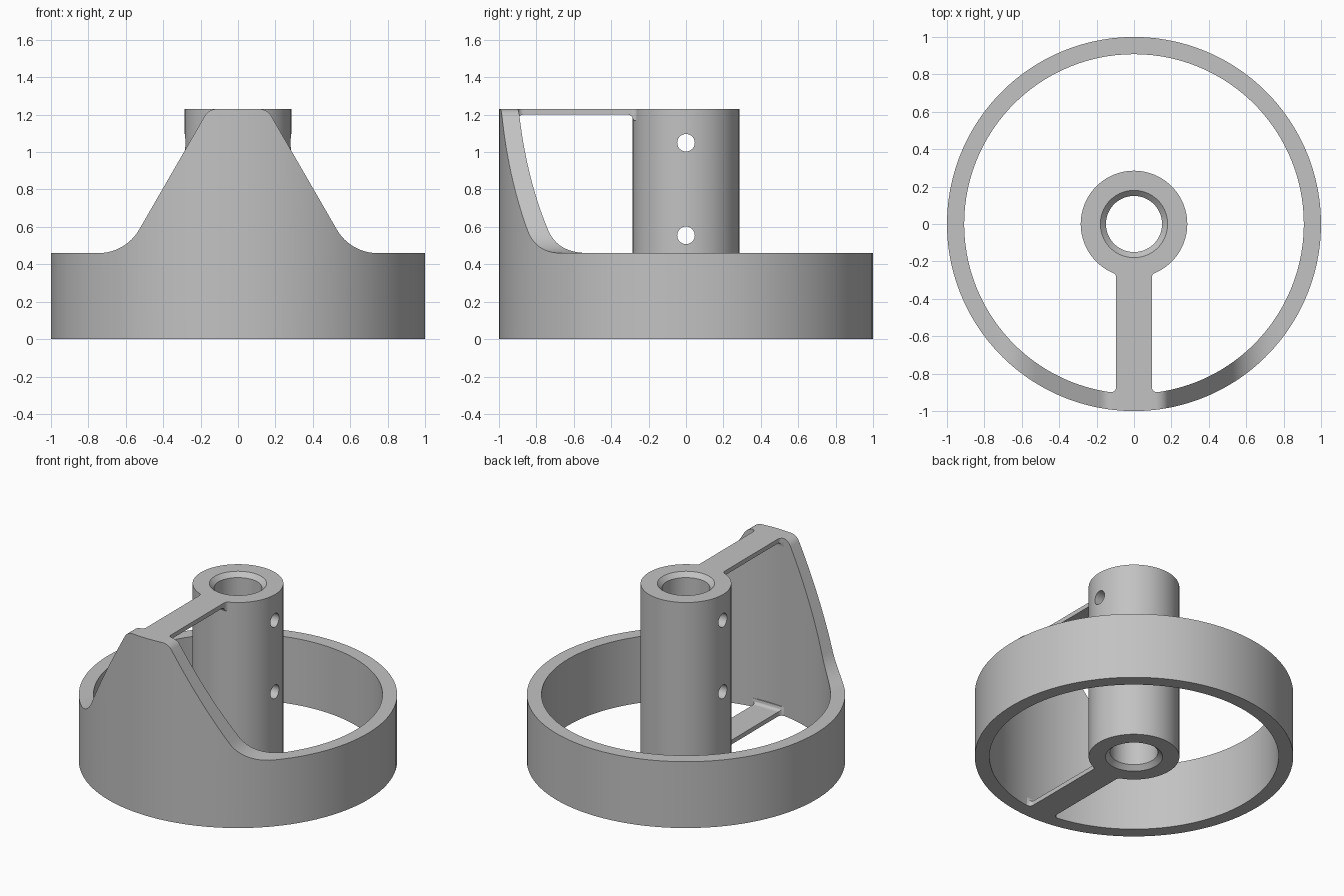
import bpy, bmesh, math
from math import sin, cos, tan, asin, sqrt, pi, radians

cube = bpy.data.objects.get("Cube")
if cube:
    bpy.data.objects.remove(cube, do_unlink=True)

OUTER, INNER = 1.0, 0.908          # rim radii
RIM_TOP, TOP = 0.46, 1.23          # low rim height, full height
HUB, BORE, CHAMFER = 0.285, 0.15, 0.03

grey = bpy.data.materials.new("light grey")
grey.use_nodes = True
grey.diffuse_color = (0.54, 0.54, 0.54, 1)
grey.node_tree.nodes["Principled BSDF"].inputs["Base Color"].default_value = grey.diffuse_color


def finish(name, bm):
    """Turn a bmesh into a named object with the shared material."""
    bmesh.ops.recalc_face_normals(bm, faces=bm.faces)
    mesh = bpy.data.meshes.new(name)
    bm.to_mesh(mesh)
    bm.free()
    mesh.materials.append(grey)
    obj = bpy.data.objects.new(name, mesh)
    bpy.context.collection.objects.link(obj)
    return obj


def smooth(obj):
    bpy.ops.object.select_all(action='DESELECT')
    obj.select_set(True)
    bpy.context.view_layer.objects.active = obj
    bpy.ops.object.shade_smooth_by_angle(angle=radians(30))


def skin(sections, closed):
    """Join matching loops of points with quads, capping the ends if open."""
    bm = bmesh.new()
    loops = [[bm.verts.new(p) for p in s] for s in sections]
    pairs = list(zip(loops, loops[1:] + loops[:1]))
    for a, b in pairs if closed else pairs[:-1]:
        for i in range(len(a)):
            j = (i + 1) % len(a)
            bm.faces.new((a[i], a[j], b[j], b[i]))
    if not closed:
        bm.faces.new(loops[0])
        bm.faces.new(loops[-1])
    return bm


# Shield outline: 60 degree flanks, filleted into the rim and rounded at the top
SLOPE = radians(60)
FOOT_R, CROWN_R = 0.25, 0.075
foot_x = 0.601
crown_x = foot_x - (TOP - RIM_TOP) / tan(SLOPE)
foot_end = foot_x + FOOT_R * tan(SLOPE / 2)
crown_end = crown_x - CROWN_R * tan(SLOPE / 2)
outline = []
for i in range(9):
    a = SLOPE * i / 8
    outline.append((crown_end + CROWN_R * sin(a), TOP - CROWN_R * (1 - cos(a))))
foot_arc = []
for i in range(13):
    a = SLOPE * i / 12
    foot_arc.append((foot_end - FOOT_R * sin(a), RIM_TOP + FOOT_R * (1 - cos(a))))
foot_arc.reverse()
(x0, z0), (x1, z1) = outline[-1], foot_arc[0]
for i in range(1, 12):
    t = i / 12
    outline.append((x0 + (x1 - x0) * t, z0 + (z1 - z0) * t))
outline += foot_arc
crown = [(crown_end * i / 4, TOP) for i in range(4)]
half = crown + outline
front = [(-x, z) for x, z in half[:0:-1]] + half

# Rim and shield: front columns share x, so the flanks are cut straight through
columns = [(asin(x / OUTER), asin(x / INNER), z) for x, z in front]
out_a, in_a, _ = columns[-1]
STEPS = 80
for i in range(1, STEPS):
    t = i / STEPS
    columns.append((out_a + (2 * pi - 2 * out_a) * t,
                    in_a + (2 * pi - 2 * in_a) * t, RIM_TOP))
sections = []
for a, b, z in columns:
    ox, oy = OUTER * sin(a), -OUTER * cos(a)
    ix, iy = INNER * sin(b), -INNER * cos(b)
    sections.append([(ox, oy, 0), (ox, oy, z), (ix, iy, z), (ix, iy, 0)])
smooth(finish("rim_with_shield", skin(sections, True)))

# Hub tube with chamfered bore
wide = BORE + CHAMFER
profile = [(HUB, 0), (HUB, TOP), (wide, TOP), (BORE, TOP - CHAMFER),
           (BORE, CHAMFER), (wide, 0)]
SEG = 96
sections = [[(r * cos(2 * pi * i / SEG), r * sin(2 * pi * i / SEG), z) for r, z in profile]
            for i in range(SEG)]
hub = finish("hub_tube", skin(sections, True))

# Cross holes through the hub
for z in (0.555, 1.05):
    pts = [(0.047 * cos(2 * pi * i / 32), z + 0.047 * sin(2 * pi * i / 32)) for i in range(32)]
    cutter = finish("hole_cutter", skin([[(x, y, h) for y, h in pts] for x in (-0.5, 0.5)], False))
    cutter.hide_render = True
    mod = hub.modifiers.new("cross_hole", 'BOOLEAN')
    mod.operation = 'DIFFERENCE'
    mod.solver = 'EXACT'
    mod.object = cutter
    bpy.context.view_layer.objects.active = hub
    bpy.ops.object.modifier_apply(modifier=mod.name)
    bpy.data.objects.remove(cutter, do_unlink=True)
smooth(hub)


def flare(d, r):
    """Extra size at depth d into a fillet of radius r."""
    d = min(max(d, 0), r)
    return r - sqrt(r * r - d * d)


# Flat arms joining hub and shield, filleted at both ends
def arm(name, face_z, inward):
    ys = [-0.25 - 0.07 * i / 14 for i in range(15)] + [-0.86 - 0.04 * i / 10 for i in range(11)]
    sections = []
    for y in ys + [-0.92]:
        w = 0.095 + flare(y + 0.29, 0.04) + flare(-0.87 - y, 0.03)
        t = 0.03 + flare(y + 0.313, 0.03) + flare(-0.87 - y, 0.03)
        if y < -0.91:
            w = 0.11
        z = face_z + inward * t
        sections.append([(-w, y, face_z), (w, y, face_z), (w, y, z), (-w, y, z)])
    smooth(finish(name, skin(sections, False)))


arm("upper_arm", TOP, -1)
arm("lower_arm", 0, 1)
